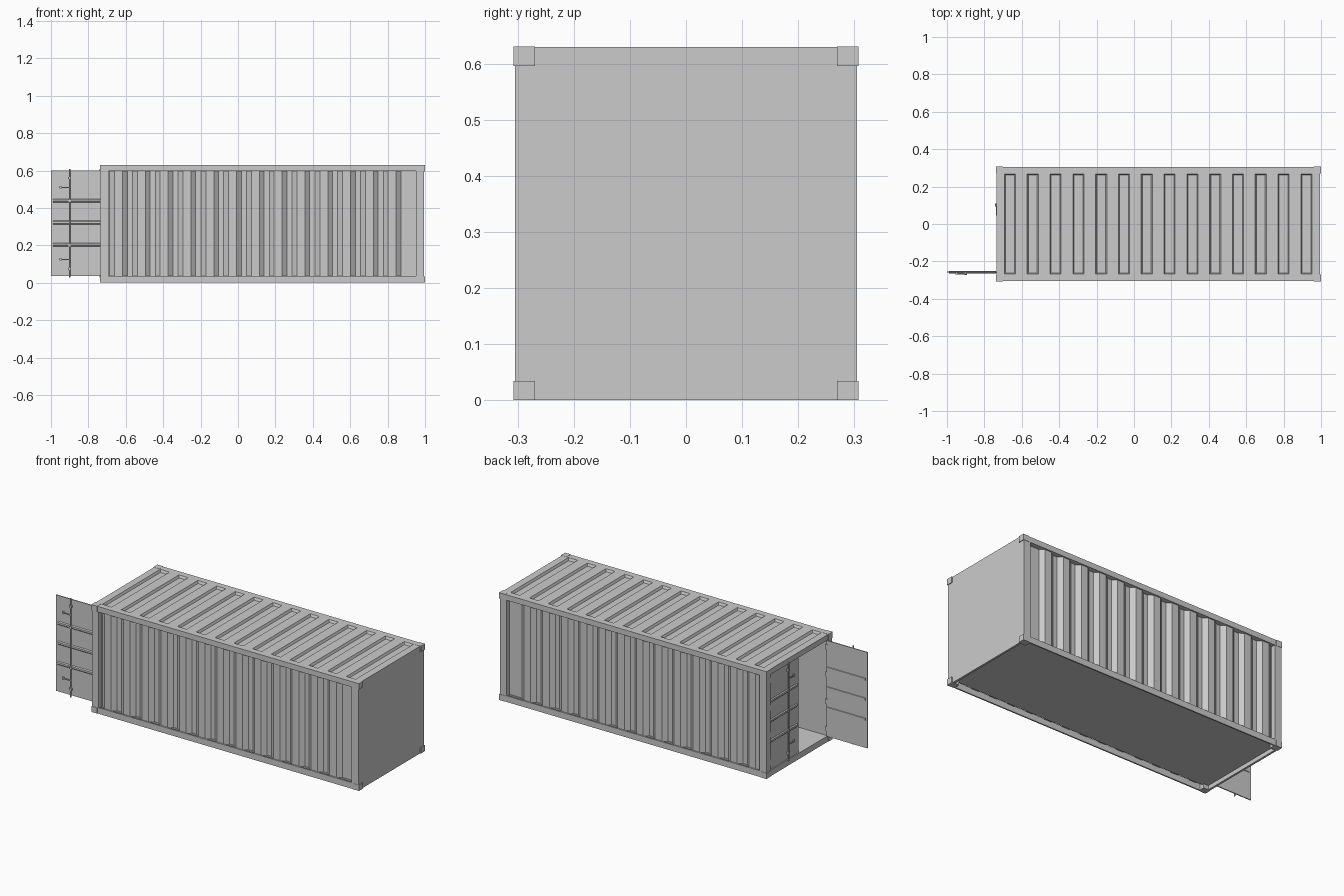
import bpy, bmesh, math

if "Cube" in bpy.data.objects:
    bpy.data.objects.remove(bpy.data.objects["Cube"])

X0, X1, Y, H = -0.735, 0.995, 0.305, 0.629
PITCH = 0.1219


def finish(bm, name):
    bmesh.ops.recalc_face_normals(bm, faces=bm.faces[:])
    me = bpy.data.meshes.new(name)
    bm.to_mesh(me)
    bm.free()
    ob = bpy.data.objects.new(name, me)
    bpy.context.collection.objects.link(ob)
    return ob


def prism(name, pts, a, b, place):
    """Extrude a closed 2D outline from a to b; place maps (p, q, t) to xyz."""
    bm = bmesh.new()
    lo = [bm.verts.new(place(p, q, a)) for p, q in pts]
    hi = [bm.verts.new(place(p, q, b)) for p, q in pts]
    bm.faces.new(lo)
    bm.faces.new(hi)
    n = len(pts)
    for i in range(n):
        j = (i + 1) % n
        bm.faces.new((lo[i], lo[j], hi[j], hi[i]))
    return finish(bm, name)


def xyz(x, y, z):
    return (x, y, z)


def box(name, u, v, w, place=xyz):
    pts = [(u[0], v[0]), (u[1], v[0]), (u[1], v[1]), (u[0], v[1])]
    return prism(name, pts, w[0], w[1], place)


# roof with pressed rectangular grooves
bm = bmesh.new()
xs = [X0]
for i in range(14):
    c = -0.663 + i * PITCH
    xs += [c - 0.03, c + 0.03]
xs.append(X1)
ys = [-Y, -0.268, 0.268, Y]
grid = [[bm.verts.new((x, y, H)) for y in ys] for x in xs]
grooves = []
for i in range(len(xs) - 1):
    for j in range(3):
        f = bm.faces.new((grid[i][j], grid[i + 1][j], grid[i + 1][j + 1], grid[i][j + 1]))
        if i % 2 == 1 and j == 1:
            grooves.append(f)
bmesh.ops.inset_individual(bm, faces=grooves, thickness=0.004)
bmesh.ops.inset_individual(bm, faces=grooves, thickness=0.009, depth=-0.014)
rim = [e for e in bm.edges if e.is_boundary]
skirt = bmesh.ops.extrude_edge_only(bm, edges=rim)["geom"]
bmesh.ops.translate(bm, vec=(0, 0, -0.032), verts=[g for g in skirt if isinstance(g, bmesh.types.BMVert)])
bmesh.ops.contextual_create(bm, geom=[e for e in bm.edges if e.is_boundary])
finish(bm, "roof")

# floor, end wall and door sill
box("floor", (X0 + 0.01, X1 - 0.01), (-0.28, 0.28), (0.024, 0.034))
box("end_wall", (0.983, X1), (-Y, Y), (0, H - 0.001))
box("door_sill", (X0, X0 + 0.012), (-Y, Y), (0, 0.035))

# corrugated side walls, rails, posts
outer, inner = 0.296, 0.276
profile = [(-0.695, 0.266), (-0.695, inner)]
x = -0.69
while x + 0.1 < 0.955:
    profile += [(x + 0.004, inner), (x + 0.03, outer), (x + 0.073, outer), (x + 0.098, inner)]
    x += PITCH
profile += [(0.955, inner), (0.955, 0.266)]
for s, side in ((-1, "front"), (1, "back")):
    def flip(x, y, z, s=s):
        return (x, s * y, z)
    prism(side + "_wall", profile, 0.032, 0.6, flip)
    box(side + "_bottom_rail", (X0, X1), (0.297, Y), (0, 0.036), flip)
    box(side + "_door_post", (X0, -0.692), (0.266, Y), (0, 0.6), flip)
    box(side + "_end_post", (0.952, 0.99), (0.266, Y), (0, 0.6), flip)
    # corner castings
    for ex, end in ((X0 - 0.003, "door"), (0.962, "end")):
        for z, lev in ((0, "lower"), (0.596, "upper")):
            box(f"{side}_{end}_{lev}_casting", (ex, ex + 0.038), (0.269, 0.307), (z, z + 0.034), flip)


# doors: u runs from the hinge to the free edge, n points outward
def door(tag, place):
    box(tag + "_door_panel", (0, 0.265), (-0.003, 0.003), (0.036, 0.599), place)
    # pressed horizontal ribs
    for k, z in enumerate((0.203, 0.322, 0.438)):
        rib = [(0.003, z - 0.01), (0.008, z - 0.005), (0.008, z + 0.005),
               (0.003, z + 0.01), (-0.006, z + 0.006), (-0.006, z - 0.006)]
        prism(f"{tag}_door_rib_{k}", rib, 0.004, 0.253, lambda n, z, u: place(u, n, z))
    # locking rod
    ring = [(0.165 + 0.004 * math.cos(a * math.pi / 4), 0.01 + 0.004 * math.sin(a * math.pi / 4))
            for a in range(8)]
    prism(tag + "_lock_rod", ring, 0.028, 0.608, place)
    # rod brackets, cams and handles
    for k, z in enumerate((0.075, 0.2, 0.438, 0.56)):
        box(f"{tag}_rod_bracket_{k}", (0.157, 0.173), (0.002, 0.015), (z - 0.006, z + 0.006), place)
    for k, z in enumerate((0.125, 0.51)):
        box(f"{tag}_lock_handle_{k}", (0.165, 0.218), (0.008, 0.012), (z - 0.003, z + 0.003), place)
        box(f"{tag}_handle_catch_{k}", (0.21, 0.22), (0.002, 0.012), (z - 0.006, z + 0.006), place)
    # hinges
    for k, z in enumerate((0.08, 0.24, 0.4, 0.56)):
        box(f"{tag}_hinge_{k}", (-0.006, 0.006), (-0.004, 0.006), (z - 0.015, z + 0.015), place)


door("open", lambda u, n, z: (X0 - u, -0.257 - n, z))
door("closed", lambda u, n, z: (X0 + 0.008 - n, 0.266 - u, z))
